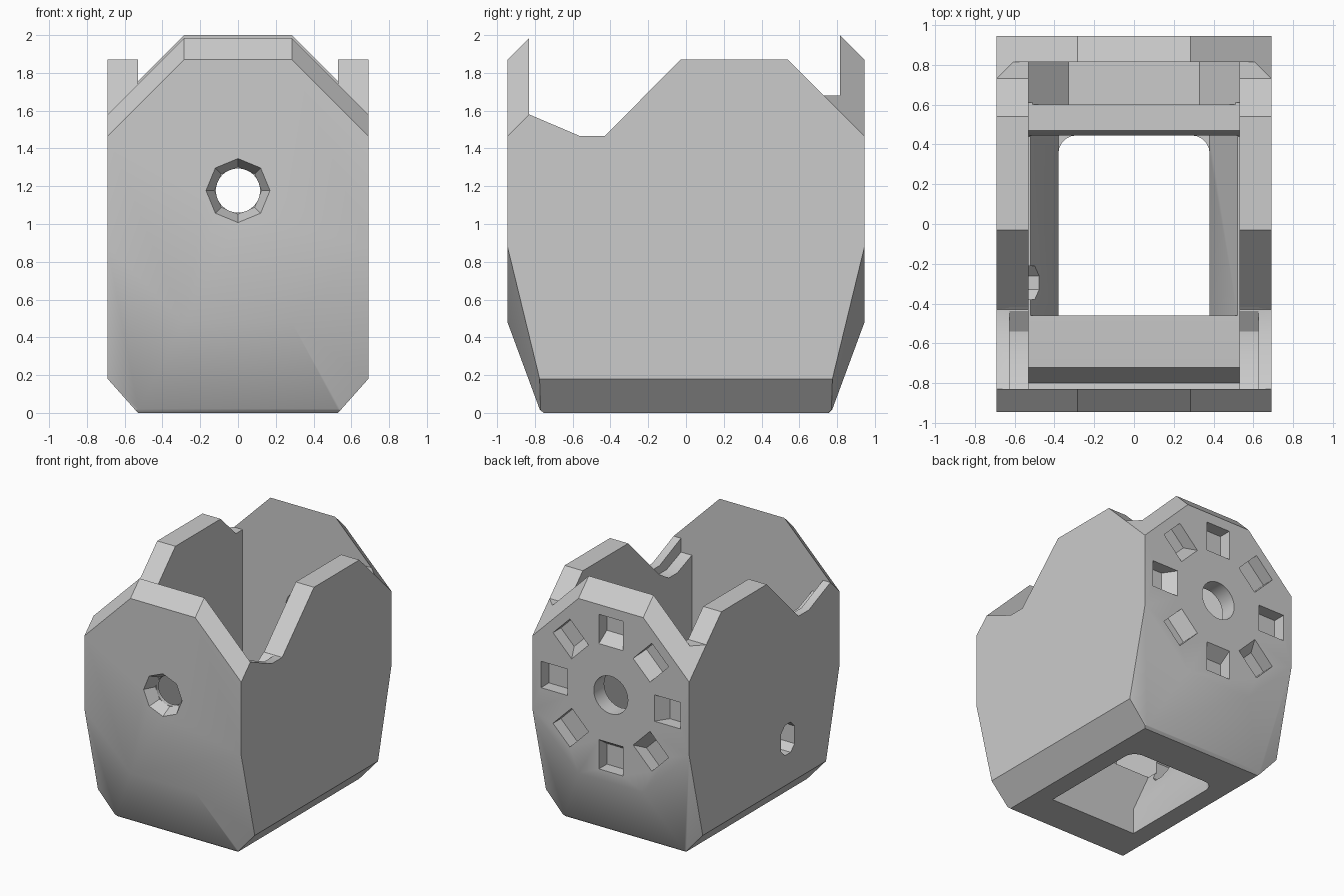
import bpy, bmesh, math
from mathutils import Vector, Matrix

if "Cube" in bpy.data.objects:
    bpy.data.objects.remove(bpy.data.objects["Cube"])

grey = bpy.data.materials.new("plain grey")
grey.use_nodes = True
grey.diffuse_color = (0.6, 0.6, 0.6, 1)
grey.node_tree.nodes["Principled BSDF"].inputs["Base Color"].default_value = (0.6, 0.6, 0.6, 1)

HUB = 1.177


def to_object(bm, name):
    bmesh.ops.recalc_face_normals(bm, faces=bm.faces)
    mesh = bpy.data.meshes.new(name)
    bm.to_mesh(mesh)
    bm.free()
    obj = bpy.data.objects.new(name, mesh)
    bpy.context.collection.objects.link(obj)
    mesh.materials.append(grey)
    return obj


def box(x0, x1, y0, y1, z0, z1):
    bm = bmesh.new()
    bmesh.ops.create_cube(bm, size=1)
    bmesh.ops.scale(bm, vec=(x1 - x0, y1 - y0, z1 - z0), verts=bm.verts)
    bmesh.ops.translate(bm, vec=((x0 + x1) / 2, (y0 + y1) / 2, (z0 + z1) / 2), verts=bm.verts)
    return bm


def prism(profile, x0, x1):
    """Extrude a (y, z) profile from x0 to x1."""
    bm = bmesh.new()
    face = bm.faces.new([bm.verts.new((x0, y, z)) for y, z in profile])
    new = bmesh.ops.extrude_face_region(bm, geom=[face])["geom"]
    bmesh.ops.translate(bm, vec=(x1 - x0, 0, 0), verts=[v for v in new if isinstance(v, bmesh.types.BMVert)])
    return bm


def bore(sides, r_back, r_front, y_back, y_front):
    """Round or polygonal cutter along y, centred on the hub."""
    bm = bmesh.new()
    bmesh.ops.create_cone(bm, cap_ends=True, segments=sides, radius1=r_front, radius2=r_back, depth=y_back - y_front)
    bmesh.ops.transform(bm, matrix=Matrix.Translation((0, (y_back + y_front) / 2, HUB))
                        @ Matrix.Rotation(-math.pi / 2, 4, 'X'), verts=bm.verts)
    return bm


def trim(bm, point, normal):
    """Cut away everything on the normal side of a plane and cap it."""
    cut = bmesh.ops.bisect_plane(bm, geom=bm.verts[:] + bm.edges[:] + bm.faces[:], dist=1e-5,
                                 plane_co=point, plane_no=normal, clear_outer=True)
    edges = [e for e in cut["geom_cut"] if isinstance(e, bmesh.types.BMEdge)]
    bmesh.ops.holes_fill(bm, edges=[e for e in edges if e.is_boundary])


# Outer shell: a block trimmed to faceted ends
bm = box(-0.69, 0.69, -0.945, 0.945, 0, 2)
for sy in (-1, 1):
    trim(bm, (0, sy * 0.945, 1.87), (0, sy, 1))
    trim(bm, (0, sy * 0.945, 0.48), (0, sy * 0.46, -0.17))
    trim(bm, (0, sy * 0.775, 0.02), (0, sy, -1))
    for sx in (-1, 1):
        trim(bm, (sx * 0.285, sy * 0.945, 1.87), (sx, sy, 1))
        corner = Vector((sx * 0.69, sy * 0.945, 0.88))
        a = Vector((sx * 0.285, sy * 0.945, 0.48)) - corner
        b = Vector((sx * 0.69, sy * 0.775, 0.18)) - corner
        n = a.cross(b)
        trim(bm, corner, n if n.y * sy > 0 else -n)
for sx in (-1, 1):
    trim(bm, (sx * 0.69, 0, 0.18), (sx * 0.18, 0, -0.16))
housing = to_object(bm, "housing")


def carve(bm, name):
    cutter = to_object(bm, name)
    cutter.hide_render = True
    mod = housing.modifiers.new(name, 'BOOLEAN')
    mod.operation, mod.solver, mod.object = 'DIFFERENCE', 'EXACT', cutter
    bpy.context.view_layer.objects.active = housing
    bpy.ops.object.modifier_apply(modifier=name)
    bpy.data.objects.remove(cutter)


# Side wall outline between the two end plates
carve(prism([(-0.83, 2.2), (-0.83, 1.58), (-0.56, 1.465), (-0.43, 1.465), (-0.03, 1.87),
             (0.54, 1.87), (0.73, 1.68), (0.815, 1.68), (0.815, 2.2)], -0.8, 0.8), "wall_outline")

# Inner cavity with stepped floor, rib and rear trough
carve(prism([(-0.83, 2.2), (-0.83, 0.38), (-0.8, 0.34), (-0.72, 0.5), (-0.46, 0.52), (0.44, 0.52),
             (0.47, 0.6), (0.61, 0.6), (0.61, 2.2)], -0.53, 0.53), "cavity")
bm = box(-0.53, 0.53, 0.6, 0.815, 0.42, 2.2)
for s in (-1, 1):
    trim(bm, (s * 0.33, 0, 0.42), (s, 0, -1))
carve(bm, "rear_trough")

# Shallow step on the inside of each wall near the front
for s in (-1, 1):
    x0, x1 = sorted((s * 0.5, s * 0.625))
    carve(prism([(-0.83, 1.7), (-0.83, 1.47), (-0.65, 1.4), (-0.54, 1.4), (-0.42, 1.475), (-0.42, 1.7)],
                x0, x1), "wall_step")

# Floor opening: sloped funnel above a rounded window
bm = box(-0.53, 0.53, -0.46, 0.445, 0.2, 0.54)
for v in bm.verts:
    if v.co.z < 0.3:
        v.co.x *= 0.38 / 0.53
carve(bm, "funnel")
bm = box(-0.38, 0.38, -0.46, 0.445, -0.1, 0.3)
uprights = [e for e in bm.edges if abs(e.verts[0].co.z - e.verts[1].co.z) > 0.1 and e.verts[0].co.y > 0]
bmesh.ops.bevel(bm, geom=uprights, offset=0.09, segments=5, profile=0.5, affect='EDGES')
carve(bm, "floor_window")

# Axle holes through both plates
carve(bore(8, 0.125, 0.17, -0.86, -0.946), "front_countersink")
carve(bore(32, 0.117, 0.117, -0.7, -0.9), "front_hole")
carve(bore(32, 0.15, 0.15, 1.0, 0.7), "rear_hole")

# Ring of tapered pockets in the rear plate
for i in range(8):
    bm = box(-0.105, 0.105, 0.845, 1.0, -0.135, 0.135)
    for v in bm.verts:
        if v.co.y < 0.9:
            v.co.z = max(v.co.z, -0.03)
    bmesh.ops.translate(bm, vec=(0, 0, 0.48), verts=bm.verts)
    bmesh.ops.transform(bm, matrix=Matrix.Translation((0, 0, HUB)) @ Matrix.Rotation(i * math.pi / 4, 4, 'Y'),
                        verts=bm.verts)
    carve(bm, "pocket")

# Cable slot in one side wall
bm = box(-0.8, -0.44, -0.38, -0.21, 0.42, 0.66)
lengthwise = [e for e in bm.edges if abs(e.verts[0].co.x - e.verts[1].co.x) > 0.1]
bmesh.ops.bevel(bm, geom=lengthwise, offset=0.05, segments=1, affect='EDGES')
carve(bm, "cable_slot")

# Blend the gently angled end facets, keep the rest crisp
bpy.ops.object.select_all(action='DESELECT')
housing.select_set(True)
bpy.context.view_layer.objects.active = housing
bpy.ops.object.shade_smooth_by_angle(angle=math.radians(25))
